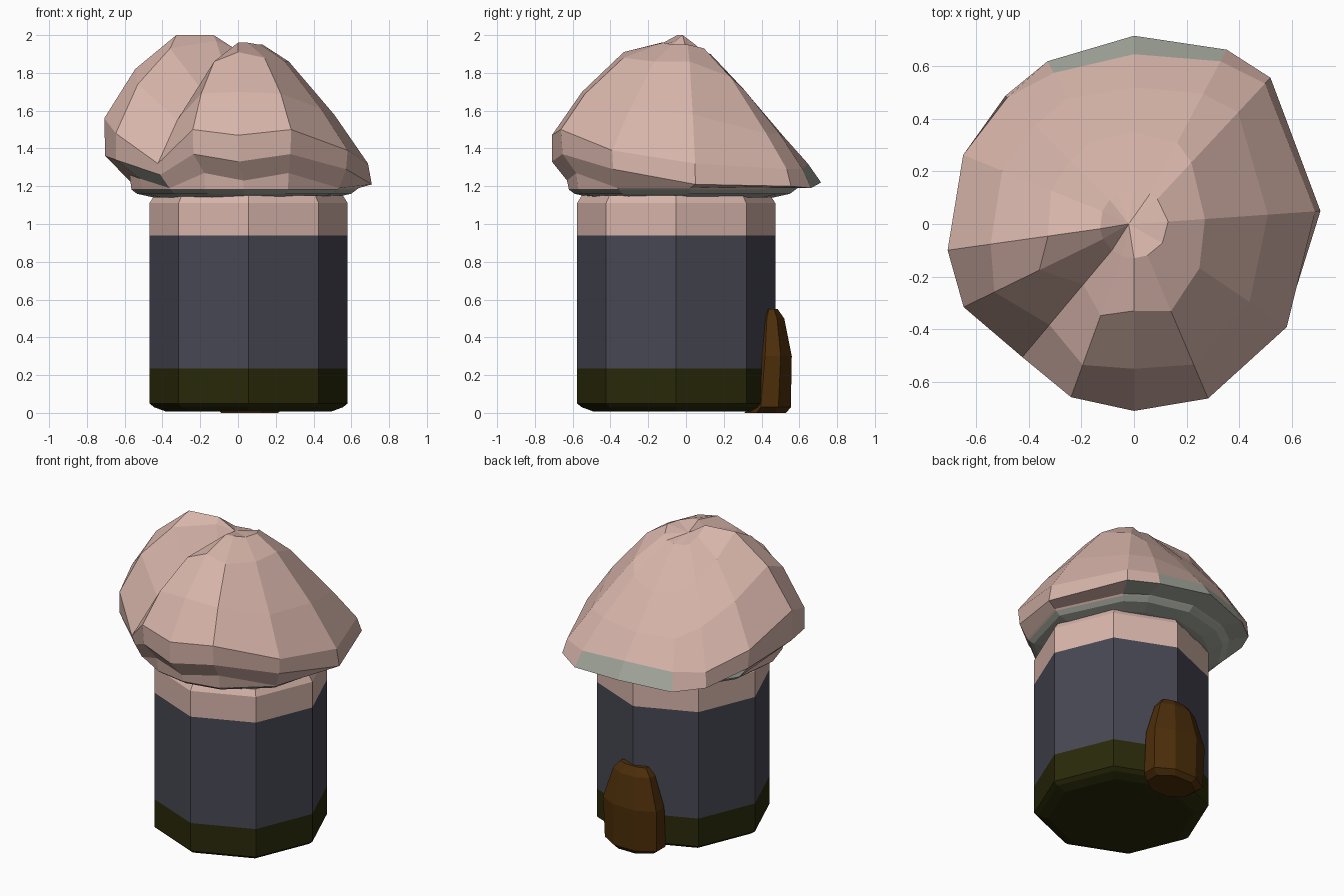
import bpy, bmesh, math

if "Cube" in bpy.data.objects:
    bpy.data.objects.remove(bpy.data.objects["Cube"])


def mat(name, rgb):
    m = bpy.data.materials.new(name)
    m.diffuse_color = (*rgb, 1)
    m.use_nodes = True
    m.node_tree.nodes["Principled BSDF"].inputs["Base Color"].default_value = m.diffuse_color
    return m


PINK = mat("dusty pink", (0.68, 0.46, 0.40))
GREY = mat("pale grey green", (0.38, 0.40, 0.345))
SLATE = mat("slate", (0.063, 0.063, 0.088))
OLIVE = mat("dark olive", (0.022, 0.022, 0.003))
BROWN = mat("brown", (0.074, 0.027, 0.003))


def loft(name, rings, mats, rule=None, tip=None):
    """Skin a stack of rings (bottom to top); close ends, optionally with a tip point."""
    bm = bmesh.new()
    vs = [[bm.verts.new(p) for p in ring] for ring in rings]
    n = len(vs[0])
    for a, b in zip(vs, vs[1:]):
        for i in range(n):
            j = (i + 1) % n
            bm.faces.new((a[i], a[j], b[j], b[i]))
    bm.faces.new(vs[0][::-1])
    if tip:
        t = bm.verts.new(tip)
        for i in range(n):
            bm.faces.new((vs[-1][i], vs[-1][(i + 1) % n], t))
    else:
        bm.faces.new(vs[-1])
    bmesh.ops.recalc_face_normals(bm, faces=bm.faces)
    if rule:
        for f in bm.faces:
            f.material_index = rule(f.calc_center_median(), f.normal)
    me = bpy.data.meshes.new(name)
    bm.to_mesh(me)
    bm.free()
    for m in mats:
        me.materials.append(m)
    ob = bpy.data.objects.new(name, me)
    bpy.context.collection.objects.link(ob)
    return ob


def ellipse(cx, cy, rx, ry, z, turn=0.0):
    return [(cx + rx * math.cos(math.radians(45 * i + turn)),
             cy + ry * math.sin(math.radians(45 * i + turn)), z) for i in range(8)]


# stem: octagonal column with colour bands
stem = [(0.44, 0.008), (0.50, 0.03), (0.525, 0.05), (0.525, 0.235), (0.525, 0.94),
        (0.525, 1.11), (0.50, 1.15)]
loft("stem", [ellipse(0.056, -0.052, r, r, z) for r, z in stem], [OLIVE, SLATE, PINK],
     lambda c, n: 0 if c.z < 0.235 else (1 if c.z < 0.94 else 2))

# small brown stub at the back foot: (z, half width, front y, back y)
k = 1 / math.cos(math.radians(22.5))
stub = [(0.0, 0.15, 0.31, 0.53), (0.03, 0.19, 0.33, 0.555), (0.3, 0.195, 0.36, 0.56),
        (0.5, 0.135, 0.39, 0.52), (0.55, 0.095, 0.42, 0.485)]
loft("back_stub", [ellipse(0.062, (a + b) / 2, w * k, (b - a) / 2 * k, z, 22.5)
                   for z, w, a, b in stub], [BROWN])

# cap: lobed dome; per direction: inner height, then (radius, height) outwards to the lip
cap = {
    4: (1.95, .27, 1.86, .51, 1.58, .69, 1.32, .71, 1.21),
    47: (1.93, .32, 1.78, .58, 1.48, .73, 1.29, .76, 1.20),
    62: (1.90, .35, 1.71, .56, 1.48, .70, 1.29, .75, 1.19),
    90: (1.90, .35, 1.66, .52, 1.46, .645, 1.32, .715, 1.22),
    118: (1.90, .35, 1.68, .54, 1.47, .65, 1.30, .70, 1.19),
    135: (1.91, .34, 1.75, .53, 1.54, .68, 1.31, .69, 1.21),
    158: (1.95, .34, 1.88, .54, 1.68, .70, 1.42, .68, 1.29),
    188: (2.00, .33, 2.00, .55, 1.82, .715, 1.56, .71, 1.36),
    206: (1.97, .40, 1.93, .59, 1.74, .72, 1.48, .72, 1.34),
    230: (1.87, .30, 1.71, .50, 1.55, .66, 1.32, .64, 1.26),
    250: (1.92, .37, 1.86, .57, 1.69, .70, 1.50, .69, 1.37),
    270: (1.96, .33, 1.91, .55, 1.70, .71, 1.47, .71, 1.33),
    293: (1.96, .36, 1.88, .58, 1.69, .72, 1.50, .71, 1.37),
    326: (1.95, .30, 1.86, .53, 1.61, .70, 1.39, .69, 1.29),
}


def polar(a, r, z, c=(0, 0)):
    return (c[0] + r * math.cos(math.radians(a)), c[1] + r * math.sin(math.radians(a)), z)


mid = (0.03, -0.02)
rings = [[polar(a, 0.48, 1.14, mid) for a in cap],
         [polar(a, 0.57, 1.16, mid) for a in cap],
         [polar(a, 0.60, 1.182, mid) for a in cap],
         [polar(a, 0.61, max(1.19, p[8] - 0.10), mid) for a, p in cap.items()]]
for i in (7, 5, 3, 1):
    rings.append([polar(a, p[i], p[i + 1]) for a, p in cap.items()])
rings.append([polar(a, 0.13, p[0]) for a, p in cap.items()])


def cap_colour(c, n):
    # pale collar, back lip and its underside
    back_lip = c.y > 0.5 and abs(c.x) < 0.3 and c.z < 1.3
    under_left = n.z < -0.3 and c.x < -0.4 and c.y < -0.15 and c.z < 1.3
    under_back = n.z < -0.3 and c.y > 0.3
    return 1 if c.z < 1.18 or back_lip or under_left or under_back else 0


loft("cap", rings, [PINK, GREY], cap_colour, tip=(-0.02, 0.0, 1.93))
